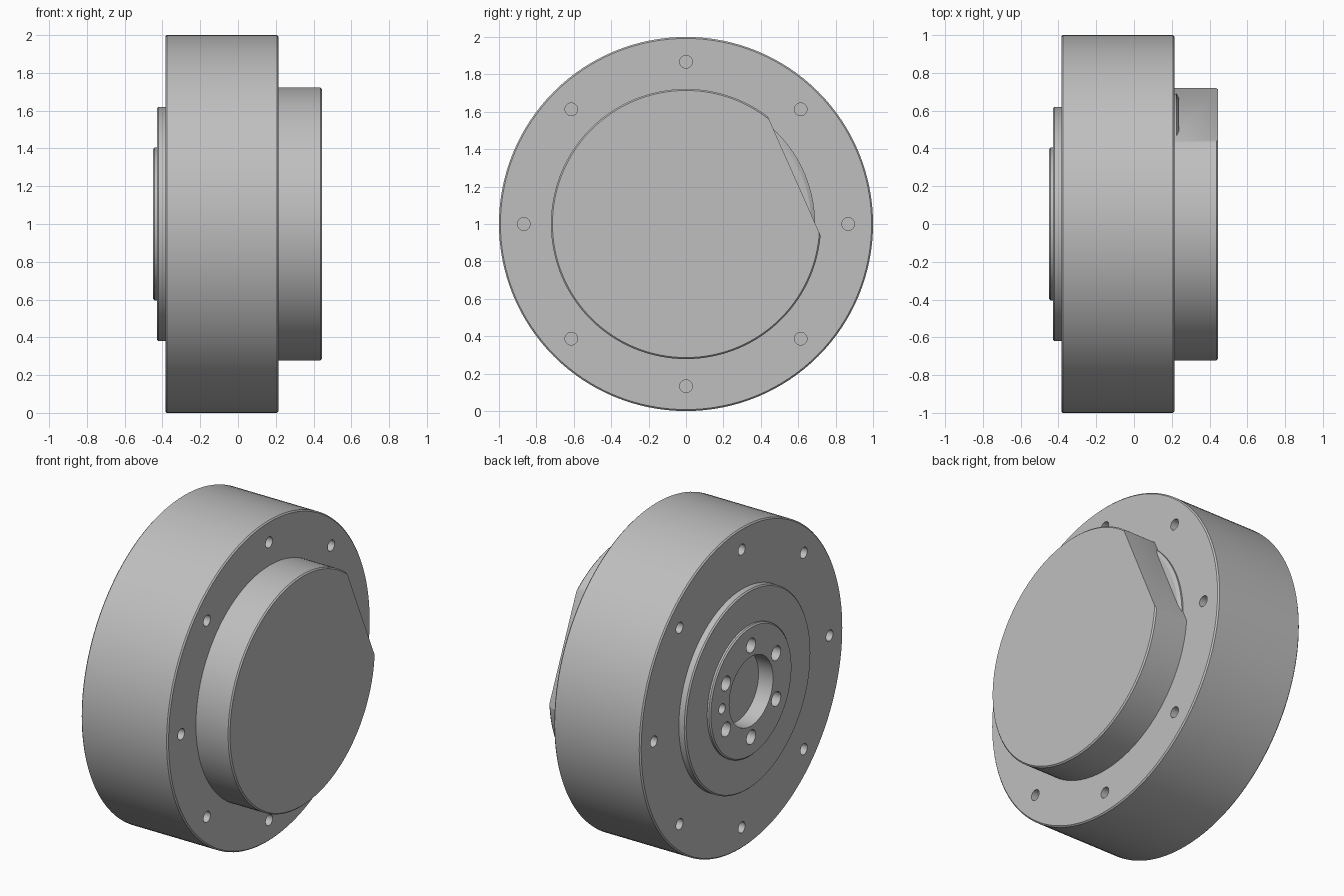
import bpy, bmesh
from math import cos, sin, pi, radians
from mathutils import Vector

cube = bpy.data.objects.get("Cube")
if cube:
    bpy.data.objects.remove(cube, do_unlink=True)

SEGMENTS = 128
CENTRE_Z = 1.0
EDGE = 0.008

grey = bpy.data.materials.new("machined_grey")
grey.use_nodes = True
grey.diffuse_color = (0.52, 0.52, 0.52, 1)
grey.node_tree.nodes["Principled BSDF"].inputs["Base Color"].default_value = grey.diffuse_color


def lathe(bm, profile, y=0, z=0, segments=SEGMENTS):
    """Turn (x, radius) points about a line parallel to x and cap both ends."""
    rings = []
    for x, r in profile:
        angles = [2 * pi * i / segments for i in range(segments)]
        rings.append([bm.verts.new((x, y + r * cos(a), CENTRE_Z + z + r * sin(a)))
                      for a in angles])
    for a, b in zip(rings, rings[1:]):
        for i in range(segments):
            j = (i + 1) % segments
            bm.faces.new((a[i], a[j], b[j], b[i]))
    bm.faces.new(rings[0])
    bm.faces.new(rings[-1])


def make_object(name, bm):
    bmesh.ops.recalc_face_normals(bm, faces=bm.faces)
    mesh = bpy.data.meshes.new(name)
    bm.to_mesh(mesh)
    bm.free()
    mesh.materials.append(grey)
    ob = bpy.data.objects.new(name, mesh)
    bpy.context.collection.objects.link(ob)
    return ob


def activate(ob):
    bpy.ops.object.select_all(action='DESELECT')
    ob.select_set(True)
    bpy.context.view_layer.objects.active = ob


def smooth(ob):
    activate(ob)
    bpy.ops.object.shade_smooth_by_angle(angle=radians(30))


def step(x0, x1, r):
    """One turned step with a small chamfer at the far end."""
    e = EDGE if x1 > x0 else -EDGE
    return [(x0, r), (x1 - e, r), (x1, r - EDGE)]


# Housing: bore, two rear flange steps and the main drum
REAR, FLANGE, BACK, FRONT = -0.45, -0.43, -0.385, 0.215
BORE = 0.216
bm = bmesh.new()
profile = [(REAR + 0.1, BORE), (REAR, BORE)]
profile += step(FLANGE, REAR, 0.405)[::-1]
profile += step(BACK, FLANGE, 0.62)[::-1]
profile += [(BACK, 1 - EDGE), (BACK + EDGE, 1)] + step(BACK + EDGE, FRONT, 1)[1:]
lathe(bm, profile)
housing = make_object("housing", bm)

# Drilled holes: bolt circles on both drum faces, output bolts and a dowel hole
bm = bmesh.new()


def drill(face_x, direction, depth, radius, circle, angle):
    a = radians(angle)
    ends = sorted((face_x - direction * depth, face_x + direction * 0.02))
    lathe(bm, [(x, radius) for x in ends], circle * cos(a), circle * sin(a), 24)


for i in range(8):
    drill(FRONT, 1, 0.12, 0.034, 0.867, 45 * i)
    drill(BACK, -1, 0.12, 0.034, 0.867, 45 * i)
for i in range(6):
    drill(REAR, -1, 0.12, 0.045, 0.286, 30 + 60 * i)
drill(REAR, -1, 0.12, 0.031, 0.286, 0)
cutter = make_object("hole_cutter", bm)
cutter.hide_render = True

activate(housing)
mod = housing.modifiers.new("holes", 'BOOLEAN')
mod.operation = 'DIFFERENCE'
mod.solver = 'EXACT'
mod.object = cutter
bpy.ops.object.modifier_apply(modifier=mod.name)
bpy.data.objects.remove(cutter, do_unlink=True)
smooth(housing)

# Front cover with one flat sliced off its side
bm = bmesh.new()
lathe(bm, step(FRONT - 0.01, 0.445, 0.722))
normal = Vector((0, 0.914, 0.405))
cut = bmesh.ops.bisect_plane(bm, geom=bm.verts[:] + bm.edges[:] + bm.faces[:],
                             plane_co=Vector((0, 0, CENTRE_Z)) + normal * 0.633,
                             plane_no=normal, clear_outer=True)
rim = [g for g in cut["geom_cut"] if isinstance(g, bmesh.types.BMEdge)]
bmesh.ops.contextual_create(bm, geom=rim)
smooth(make_object("front_cover", bm))

# Thin locating ring exposed beside the flat
bm = bmesh.new()
lathe(bm, [(FRONT - 0.01, 0.69), (0.225, 0.69), (0.237, 0.67)])
smooth(make_object("locating_ring", bm))
